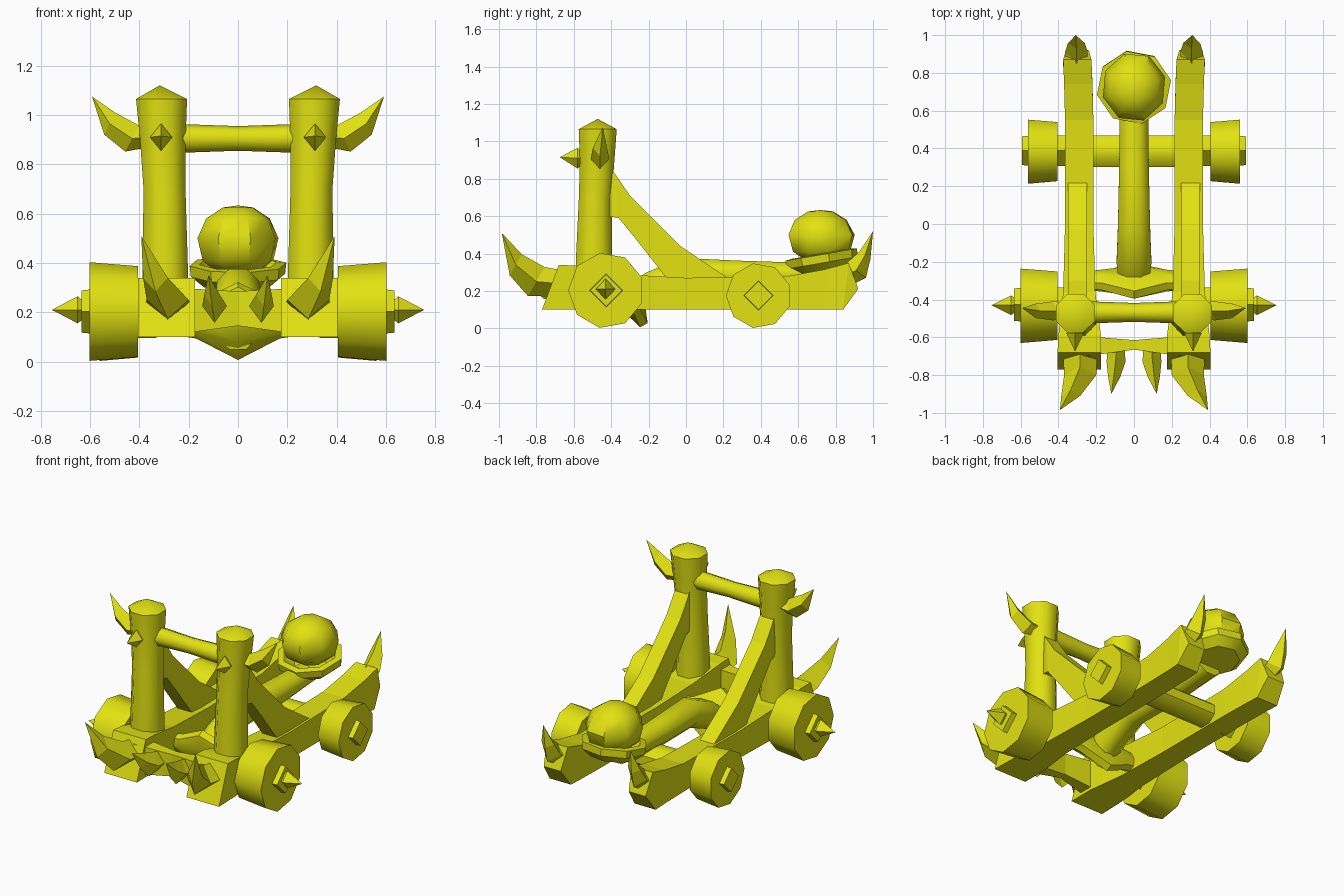
import bpy, bmesh, math
from mathutils import Vector

if "Cube" in bpy.data.objects:
    bpy.data.objects.remove(bpy.data.objects["Cube"])

mat = bpy.data.materials.new("yellow")
mat.diffuse_color = (0.76, 0.76, 0.006, 1)
mat.use_nodes = True
mat.node_tree.nodes["Principled BSDF"].inputs["Base Color"].default_value = mat.diffuse_color
X, Y, Z = Vector((1, 0, 0)), Vector((0, 1, 0)), Vector((0, 0, 1))


def finish(name, bm, smooth=None, mirror=False):
    """Make an object, plus its mirrored half where wanted."""
    bmesh.ops.recalc_face_normals(bm, faces=bm.faces)
    me = bpy.data.meshes.new(name)
    bm.to_mesh(me)
    bm.free()
    me.materials.append(mat)
    ob = bpy.data.objects.new(name, me)
    bpy.context.collection.objects.link(ob)
    if smooth:
        bpy.ops.object.select_all(action='DESELECT')
        ob.select_set(True)
        bpy.context.view_layer.objects.active = ob
        bpy.ops.object.shade_smooth_by_angle(angle=math.radians(smooth))
    if mirror:
        m = ob.modifiers.new("mirror", 'MIRROR')
        m.use_mirror_merge = False
        m.use_clip = False
    return ob


def loft(name, rings, smooth=None, mirror=False):
    """Skin a row of equal rings; a ring of one point makes a tip."""
    bm = bmesh.new()
    vs = [[bm.verts.new(p) for p in r] for r in rings]
    for a, b in zip(vs, vs[1:]):
        n = max(len(a), len(b))
        for i in range(n):
            j = (i + 1) % n
            if len(b) == 1:
                bm.faces.new((a[i], a[j], b[0]))
            elif len(a) == 1:
                bm.faces.new((a[0], b[j], b[i]))
            else:
                bm.faces.new((a[i], a[j], b[j], b[i]))
    for r in (vs[0], vs[-1]):
        if len(r) > 2:
            bm.faces.new(r)
    return finish(name, bm, smooth, mirror)


def ring(c, ru, rv, u, v, n=8, phase=0.0):
    c = Vector(c)
    return [c + u * ru * math.cos(phase + math.tau * i / n)
            + v * rv * math.sin(phase + math.tau * i / n) for i in range(n)]


def rod(name, rows, u, v, n=8, phase=0.0, smooth=None, mirror=False):
    """rows: (centre, radius u, radius v); zero radius gives a tip."""
    rings = [ring(c, a, b, u, v, n, phase) if a else [Vector(c)] for c, a, b in rows]
    return loft(name, rings, smooth, mirror)


# side rails: four-cornered sections, wide at the front, upturned at the back
def section(xi, xo, yb, zb, yt, zt):
    return [(xi, yb, zb), (xo, yb, zb), (xo, yt, zt), (xi, yt, zt)]


loft("side_rail", [
    section(.175, .405, -.77, .10, -.68, .34),
    section(.175, .40, -.60, .10, -.59, .335),
    section(.205, .375, -.36, .10, -.36, .29),
    section(.215, .365, 0, .10, 0, .27),
    section(.215, .365, .55, .10, .55, .28),
    section(.22, .37, .76, .10, .74, .315),
    section(.225, .375, .84, .10, .87, .35),
    section(.24, .36, .92, .21, .92, .215)], mirror=True)

# upright posts with pointed caps
rod("post", [((.295, -.49, .20), .102, .108), ((.295, -.492, .36), .10, .105),
             ((.298, -.485, .70), .092, .095), ((.305, -.475, .90), .10, .10),
             ((.31, -.472, 1.065), .112, .11), ((.318, -.472, 1.12), 0, 0)],
    X, Y, 8, math.pi / 8, smooth=50, mirror=True)

# top crossbar between the posts
rod("top_crossbar", [((x, -.468, .905), r, r) for x, r in
                     ((-.25, .056), (-.2, .057), (0, .05), (.2, .057), (.25, .056))],
    Y, Z, 8, smooth=50)

# sloping braces behind the posts
prof = [((-.42, .60), (-.42, .88)), ((-.36, .59), (-.375, .82)), ((-.27, .48), (-.30, .71)),
        ((-.09, .25), (-.03, .44)), ((.12, .23), (.23, .265))]
loft("brace", [section(.25 if i else .26, .35 if i else .34, *b, *t)
               for i, (b, t) in enumerate(prof)], mirror=True)

# front bumper beam, thinner in the middle
loft("bumper_beam", [[(x, y0, z0), (x, y1, z0), (x, y1, z1), (x, y0, z1)]
                     for x, y0, y1, z0, z1 in ((-.25, -.70, -.59, .12, .30), (-.18, -.69, -.60, .12, .295),
                                              (0, -.665, -.615, .145, .285),
                                              (.18, -.69, -.60, .12, .295), (.25, -.70, -.59, .12, .30))])

# throwing arm pivot, swollen in the middle and tilted
pv = Vector((0, -.45, .89))
pu = Vector((0, .89, .45))
rod("arm_pivot", [((x, -.30, .165), a, b) for x, a, b in
                  ((-.23, .05, .065), (-.17, .055, .075), (0, .06, .18), (.17, .055, .075), (.23, .05, .065))],
    pu, pv, 8, math.pi / 8, smooth=35)

# rear axle beam
rod("rear_beam", [((x, .385, .18), .09, .075) for x in (-.26, 0, .26)],
    Y, Z, 8, math.pi / 8, smooth=50)

# bent throwing arm
rod("throwing_arm", [((0, -.31, .13), .085, .09), ((0, -.20, .215), .10, .09),
                     ((0, -.01, .295), .092, .09), ((0, .30, .285), .085, .085),
                     ((0, .68, .295), .08, .06)],
    X, Vector((0, -.2, .98)), 8, math.pi / 8, smooth=50)

# bowl, tilted up toward the back
bu, bv, bn = X, Vector((0, .98, .17)), Vector((0, -.17, .98))
bc = Vector((0, .73, .35))
rod("bowl", [(bc + bn * h, r, r) for h, r in
             ((-.045, .14), (.0, .195), (.045, .20), (.05, .16), (.0, .10))],
    bu, bv, 8, .2, smooth=30)

# boulder in the bowl
rod("boulder", [((0, .73, .36), .09, .09), ((0, .725, .41), .15, .16),
                ((0, .725, .50), .172, .185), ((.0, .72, .58), .135, .145),
                ((-.0, .72, .625), .065, .07), ((0, .72, .633), 0, 0)],
    X, Y, 8, .3, smooth=40)


# wheels with square hubs
def wheel(name, y, z, r, x0, x1, hub, hx):
    rod(name + "_wheel", [((x0, y, z), r * .92, r * .92), ((x1, y, z), r, r)],
        Y, Z, 9, math.radians(100), smooth=45, mirror=True)
    rod(name + "_axle_stub", [((.33, y, z), hub, hub), ((x0 + .01, y, z), hub, hub)],
        Y, Z, 4, mirror=True)
    rod(name + "_hub", [((x1 - .01, y, z), hub, hub), ((hx, y, z), hub * .95, hub * .95)],
        Y, Z, 4, mirror=True)


wheel("front", -.427, .203, .203, .405, .602, .09, .635)
wheel("rear", .388, .175, .175, .405, .562, .08, .593)

# hub and post spikes
rod("hub_spike", [((.62, -.43, .21), .03, .03), ((.65, -.43, .21), .052, .055), ((.755, -.43, .21), 0, 0)],
    Y, Z, 4, mirror=True)
rod("post_spike", [((.312, -.55, .91), .03, .03), ((.312, -.58, .91), .045, .055), ((.312, -.675, .915), 0, 0)],
    X, Z, 4, mirror=True)

# curved horns on the outer sides of the posts
rod("post_horn", [((.36, -.46, .91), .045, .05), ((.43, -.46, .905), .05, .06),
                  ((.52, -.46, .965), .038, .05), ((.592, -.445, 1.075), 0, 0)],
    Y, Vector((-.45, 0, .89)), 4, mirror=True)

# upturned tail horns on the rail ends
rod("tail_horn", [((.30, .82, .27), .055, .07), ((.305, .91, .31), .06, .065),
                  ((.305, .957, .39), .045, .036), ((.308, 1.0, .52), 0, 0)],
    X, Vector((0, -.8, .6)), 4, mirror=True)

# corner tusks on the bumper
rod("corner_tusk", [((.285, -.69, .24), .09, .08), ((.285, -.80, .25), .085, .09),
                    ((.335, -.91, .34), .05, .065), ((.392, -.985, .51), 0, 0)],
    X, Vector((0, .5, .86)), 4, mirror=True)

# small tusks on the bumper beam
rod("small_tusk", [((.095, -.64, .22), .045, .06), ((.095, -.73, .225), .05, .075),
                   ((.105, -.81, .27), .032, .05), ((.12, -.90, .35), 0, 0)],
    X, Vector((0, .4, .9)), 4, mirror=True)
